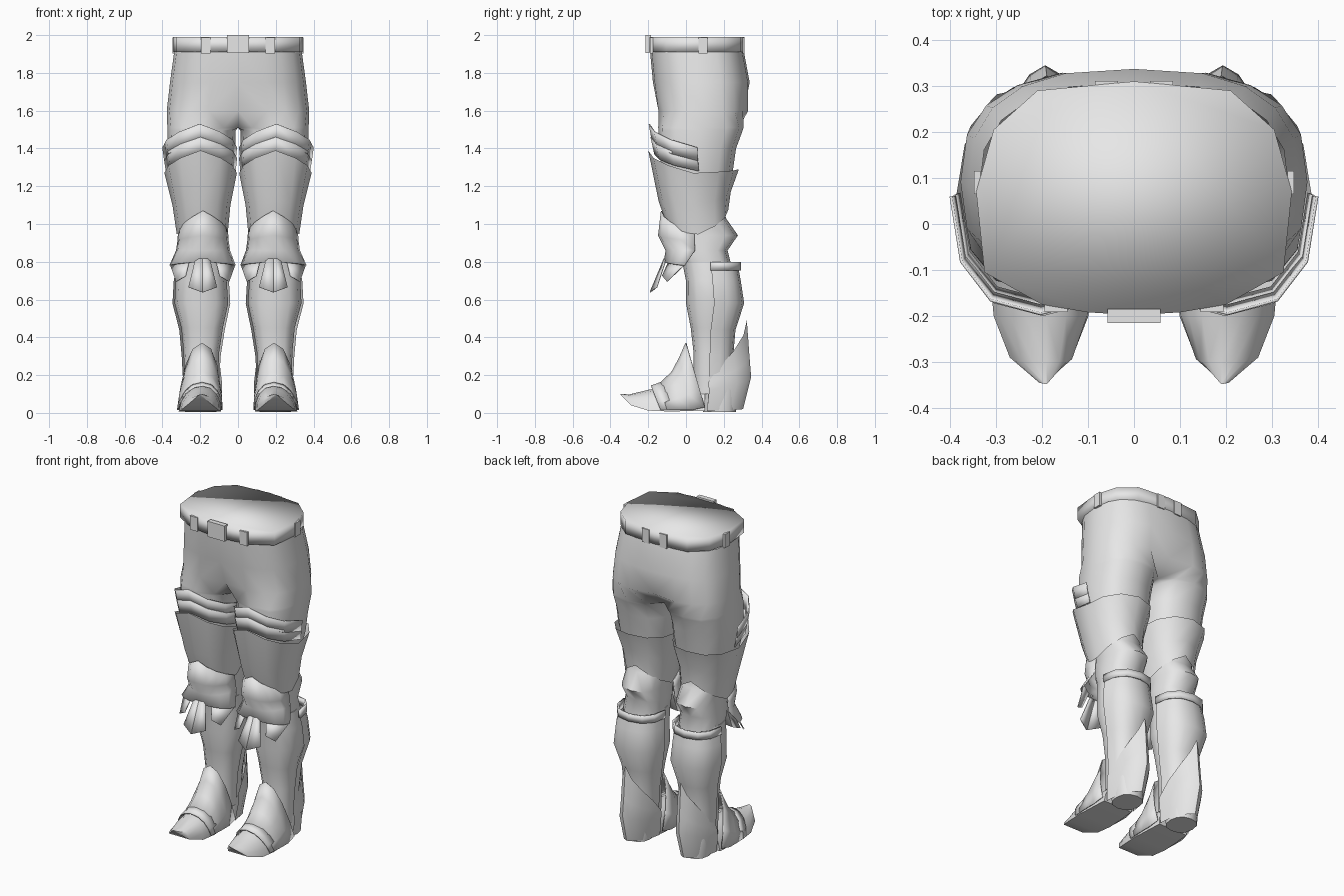
import bpy, bmesh, math
from mathutils import Vector

if "Cube" in bpy.data.objects:
    bpy.data.objects.remove(bpy.data.objects["Cube"])

steel = bpy.data.materials.new("light_grey")
steel.diffuse_color = (0.8, 0.8, 0.8, 1)
steel.use_nodes = True
steel.node_tree.nodes["Principled BSDF"].inputs["Base Color"].default_value = steel.diffuse_color
CX = 0.19  # leg centre line


def power(v, e):
    return math.copysign(abs(v) ** e, v)


def finish(name, bm, thick=0.0, mirror=True, angle=40):
    bmesh.ops.remove_doubles(bm, verts=bm.verts, dist=0.0005)
    bmesh.ops.recalc_face_normals(bm, faces=bm.faces)
    me = bpy.data.meshes.new(name)
    bm.to_mesh(me)
    bm.free()
    me.materials.append(steel)
    ob = bpy.data.objects.new(name, me)
    bpy.context.collection.objects.link(ob)
    bpy.ops.object.select_all(action='DESELECT')
    ob.select_set(True)
    bpy.context.view_layer.objects.active = ob
    bpy.ops.object.shade_smooth_by_angle(angle=math.radians(angle))
    if thick:
        m = ob.modifiers.new("thickness", 'SOLIDIFY')
        m.thickness, m.offset = thick, 0
    if mirror:
        m = ob.modifiers.new("mirror", 'MIRROR')
        m.use_clip = True
    return ob


def loft(bm, rings, closed=True, cap0=False, cap1=False, skip=None):
    rows = [[bm.verts.new(p) for p in r] for r in rings]
    n = len(rows[0])
    for i in range(len(rows) - 1):
        for j in range(n if closed else n - 1):
            if skip and skip(i, j):
                continue
            k = (j + 1) % n
            bm.faces.new((rows[i][j], rows[i][k], rows[i + 1][k], rows[i + 1][j]))
    if cap0:
        bm.faces.new(rows[0][::-1])
    if cap1:
        bm.faces.new(rows[-1])


def ring_point(x0, x1, y0, y1, deg, z, e=0.85):
    # angle 0 is the front, 90 the outer side, 180 the back
    a = math.radians(deg)
    return Vector(((x0 + x1) / 2 + (x1 - x0) / 2 * power(math.sin(a), e),
                   (y0 + y1) / 2 - (y1 - y0) / 2 * power(math.cos(a), e), z))


def tube(name, rows, n=12, cap0=True, cap1=True, **kw):
    # rows: z, x0, x1, y0, y1
    bm = bmesh.new()
    loft(bm, [[ring_point(*r[1:], 360 * i / n, r[0]) for i in range(n)] for r in rows],
         True, cap0, cap1)
    return finish(name, bm, **kw)


def shell(name, rows, a0=-90, a1=90, n=8, thick=0.0, e=0.85):
    # rows: x0, x1, y0, y1, z at front, z at side, z at back
    bm = bmesh.new()
    full = a1 - a0 == 360
    rings = []
    for x0, x1, y0, y1, zf, zs, zb in rows:
        ring = []
        for i in range(n if full else n + 1):
            a = a0 + (a1 - a0) * i / n
            t = min(abs(a), 360 - abs(a)) / 90
            z = zf + (zs - zf) * t if t < 1 else zs + (zb - zs) * (t - 1)
            ring.append(ring_point(x0, x1, y0, y1, a, z, e))
        rings.append(ring)
    loft(bm, rings, full)
    return finish(name, bm, thick)


def arches(name, rows, n=8, thick=0.0, solid=False, p=1.1):
    # rows: base y, ridge y, base z, ridge z, half width
    bm = bmesh.new()
    rings = []
    for yb, yr, zb, zr, w in rows:
        ring = []
        for i in range(n + 1):
            a = math.pi * (i / n - 0.5)
            c = max(math.cos(a), 0) ** p
            ring.append(Vector((CX + 0.012 + w * power(math.sin(a), 0.9) - 0.012 * c,
                                yb + (yr - yb) * c, zb + (zr - zb) * c)))
        rings.append(ring)
    loft(bm, rings, solid, solid, solid)
    return finish(name, bm, thick)


def plate(name, pts, thick=0.006):
    bm = bmesh.new()
    bm.faces.new([bm.verts.new(p) for p in pts])
    return finish(name, bm, thick)


def box(name, c, s, mirror=True):
    bm = bmesh.new()
    bmesh.ops.create_cube(bm, size=1)
    for v in bm.verts:
        v.co = Vector(c) + Vector([v.co[i] * s[i] for i in range(3)])
    return finish(name, bm, mirror=mirror)


# Trousers: half hips flowing into one leg
# z, x0, x1, y0, y1, start angle of the outer side
body = [(1.91, -.338, .338, -.19, .307, 0), (1.75, -.36, .36, -.175, .337, 0),
        (1.60, -.377, .377, -.155, .338, 0), (1.51, 0, .374, -.147, .305, -60),
        (1.495, .012, .374, -.146, .30, -60),
        (1.40, .012, .37, -.142, .265, -60), (1.28, .02, .36, -.13, .248, -60),
        (1.10, .06, .325, -.09, .195, -60), (1.03, .072, .302, -.05, .212, -60),
        (.94, .07, .303, -.05, .275, -60), (.86, .07, .305, -.04, .22, -60),
        (.78, .07, .31, -.01, .24, -60), (.70, .08, .30, .03, .23, -60)]
rings = []
for k, (z, x0, x1, y0, y1, s) in enumerate(body):
    ring = [ring_point(x0, x1, y0, y1, s + (180 - 2 * s) * i / 10, z, 0.75) for i in range(11)]
    ring.append(Vector((max(x0, 0), (y0 + y1) / 2, z)))
    if k <= 3:
        ring[0].x = ring[10].x = ring[11].x = 0
    if k == 2:  # hollow at the centre line
        ring[0].y += .03
        ring[10].y -= .03
    rings.append(ring)
bm = bmesh.new()
loft(bm, rings, skip=lambda i, j: i < 3 and j >= 10)
finish("trousers", bm, angle=60)

# Closed, softly shaded belt with buckle and loops
half = [(0, -.198), (.1, -.192), (.2, -.175), (.325, -.105), (.343, .07),
        (.305, .205), (.21, .29), (0, .31)]
outline = half + [(-x, y) for x, y in half[-2:0:-1]]
bm = bmesh.new()
loft(bm, [[Vector((x, y, z)) for x, y in outline] for z in (1.91, 1.99)], True, True, True)
finish("belt", bm, mirror=False, angle=180)
box("buckle", (0, -.2, 1.952), (.115, .03, .096), False)
box("front_belt_loop", (.17, -.183, 1.945), (.05, .016, .085))
box("side_belt_loop", (.341, .09, 1.945), (.014, .05, .085))
box("back_belt_loop", (.06, .304, 1.945), (.05, .014, .085))

# Thigh armour
shell("upper_thigh_plate", [(.008, .398, -.195, .315, 1.53, 1.405, 1.405),
                            (.015, .388, -.178, .30, 1.44, 1.335, 1.335)], n=6, thick=.006)
shell("lower_thigh_plate", [(.008, .390, -.185, .31, 1.46, 1.35, 1.35),
                            (.015, .380, -.165, .30, 1.37, 1.28, 1.28)], n=6, thick=.006)
shell("thigh_guard", [(.006, .39, -.2, .28, 1.39, 1.27, 1.29),
                      (.04, .347, -.145, .237, 1.12, 1.1, 1.17),
                      (.055, .324, -.095, .224, .98, .945, 1.075)], -180, 180, 12)

# Knee guard with hanging tabs
shell("knee_guard", [(.055, .315, -.13, .22, 1.07, .95, .95),
                     (.052, .318, -.145, .235, .94, .91, .91),
                     (.045, .325, -.105, .20, .86, .86, .86),
                     (.015, .36, -.115, .10, .80, .78, .78)], thick=.006, e=.95)
for name, s in (("outer", 1), ("inner", -1)):
    plate("knee_centre_tab_" + name, [(.187, -.116, .815), (.187 + s * .038, -.105, .815),
                                      (.187 + s * .075, -.155, .665), (.187, -.19, .638)])
    plate("knee_" + name + "_tab", [(.187 + s * .07, -.09, .805), (.187 + s * .172, -.008, .785),
                                    (.187 + s * .14, -.10, .695), (.187 + s * .09, -.125, .725)])

# Lower leg: shin, calf shell and its collar
tube("shin", [(.80, .068, .312, -.02, .225), (.70, .06, .33, 0, .24),
              (.58, .052, .336, 0, .26), (.45, .08, .30, .025, .22),
              (.32, .10, .288, .04, .205), (.10, .108, .282, .04, .20)])
shell("calf_plate", [(.055, .325, -.01, .275, .78, .78, .78), (.048, .34, -.01, .29, .70, .70, .70),
                     (.041, .347, -.01, .308, .58, .58, .58), (.07, .311, 0, .262, .44, .44, .44),
                     (.092, .298, 0, .25, .30, .30, .30), (.10, .29, 0, .245, .15, .15, .15)],
      90, 270, 8)
shell("calf_collar", [(.05, .331, -.025, .286, .8, .8, .8),
                      (.05, .331, -.025, .286, .755, .755, .755)], 90, 270, 6, .012)

# Boot heel with rear spike
tube("heel_block", [(.005, .115, .28, .09, .265), (.12, .108, .288, .08, .275),
                    (.2, .112, .282, .08, .25)])
shell("heel_spike", [(.086, .294, -.08, .322, .17, .17, .49), (.084, .298, -.1, .336, .15, .15, .30),
                     (.084, .302, -.1, .345, .12, .12, .19), (.10, .29, -.08, .302, .01, .01, .02)],
      90, 270, 8, e=1.2)

# Armoured foot: toe, overlapping band and pointed instep plate
arches("toe", [(-.345, -.348, .095, .10, .004), (-.29, -.30, .04, .098, .068),
               (-.2, -.2, .012, .122, .103), (-.10, -.10, .008, .14, .112),
               (.1, .1, .01, .15, .1)], solid=True)
arches("foot_band", [(-.135, -.185, .015, .142, .112), (-.07, -.12, .015, .165, .115)], thick=.006)
arches("instep_plate", [(-.10, -.145, .015, .15, .115), (-.03, -.075, .015, .215, .118),
                        (.03, -.035, .015, .29, .118), (.10, 0, .03, .37, .112)],
       thick=.006, p=1.25)
